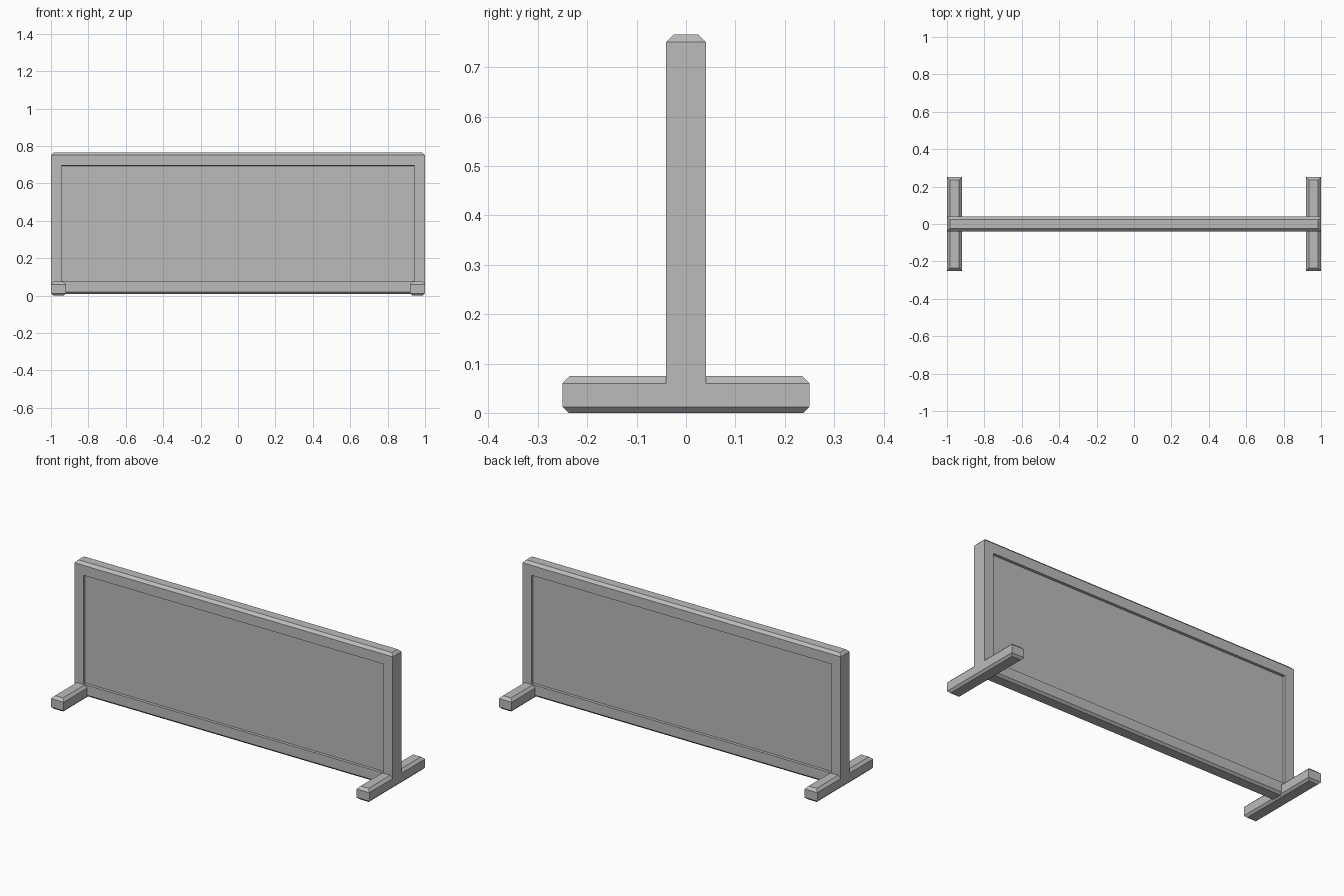
import bpy, bmesh
from mathutils import Vector

if "Cube" in bpy.data.objects:
    bpy.data.objects.remove(bpy.data.objects["Cube"])

# Single plain grey finish
grey = bpy.data.materials.new("plain_grey")
grey.use_nodes = True
grey.diffuse_color = (0.5, 0.5, 0.5, 1)
grey.node_tree.nodes["Principled BSDF"].inputs["Base Color"].default_value = (0.5, 0.5, 0.5, 1)

TOP, BOTTOM = 0.015, 0.012      # chamfers
FRAME, DEPTH = 0.08, 0.015      # border width and recess depth


def chamfered_box(lo, hi):
    """Box with chamfered top and bottom rims and sharp upright edges."""
    lo, hi = Vector(lo), Vector(hi)
    bm = bmesh.new()
    bmesh.ops.create_cube(bm, size=1)
    bmesh.ops.scale(bm, vec=hi - lo, verts=bm.verts)
    bmesh.ops.translate(bm, vec=(lo + hi) / 2, verts=bm.verts)
    mid = (lo.z + hi.z) / 2
    for size, sign in ((TOP, 1), (BOTTOM, -1)):
        rim = [e for e in bm.edges if all((v.co.z - mid) * sign > 0 for v in e.verts)]
        bmesh.ops.bevel(bm, geom=rim, offset=size, segments=1, profile=0.5, affect="EDGES")
    return bm


def finish(bm, name):
    bmesh.ops.recalc_face_normals(bm, faces=bm.faces)
    mesh = bpy.data.meshes.new(name)
    bm.to_mesh(mesh)
    bm.free()
    mesh.materials.append(grey)
    bpy.context.collection.objects.link(bpy.data.objects.new(name, mesh))


# Upright panel, with a framed recess on both broad sides
panel = chamfered_box((-1, -0.04, 0.008), (1, 0.04, 0.766))
panel.normal_update()
for face in [f for f in panel.faces if abs(f.normal.y) > 0.99]:
    inward = -face.normal.copy()
    bmesh.ops.inset_region(panel, faces=[face], thickness=FRAME)
    bmesh.ops.inset_region(panel, faces=[face], thickness=0.001)
    bmesh.ops.translate(panel, vec=inward * DEPTH, verts=face.verts)
finish(panel, "panel")

# Feet running front to back under each end
for name, x in (("left_foot", 0.96), ("right_foot", -0.96)):
    finish(chamfered_box((x - 0.04, -0.25, 0), (x + 0.04, 0.25, 0.075)), name)
